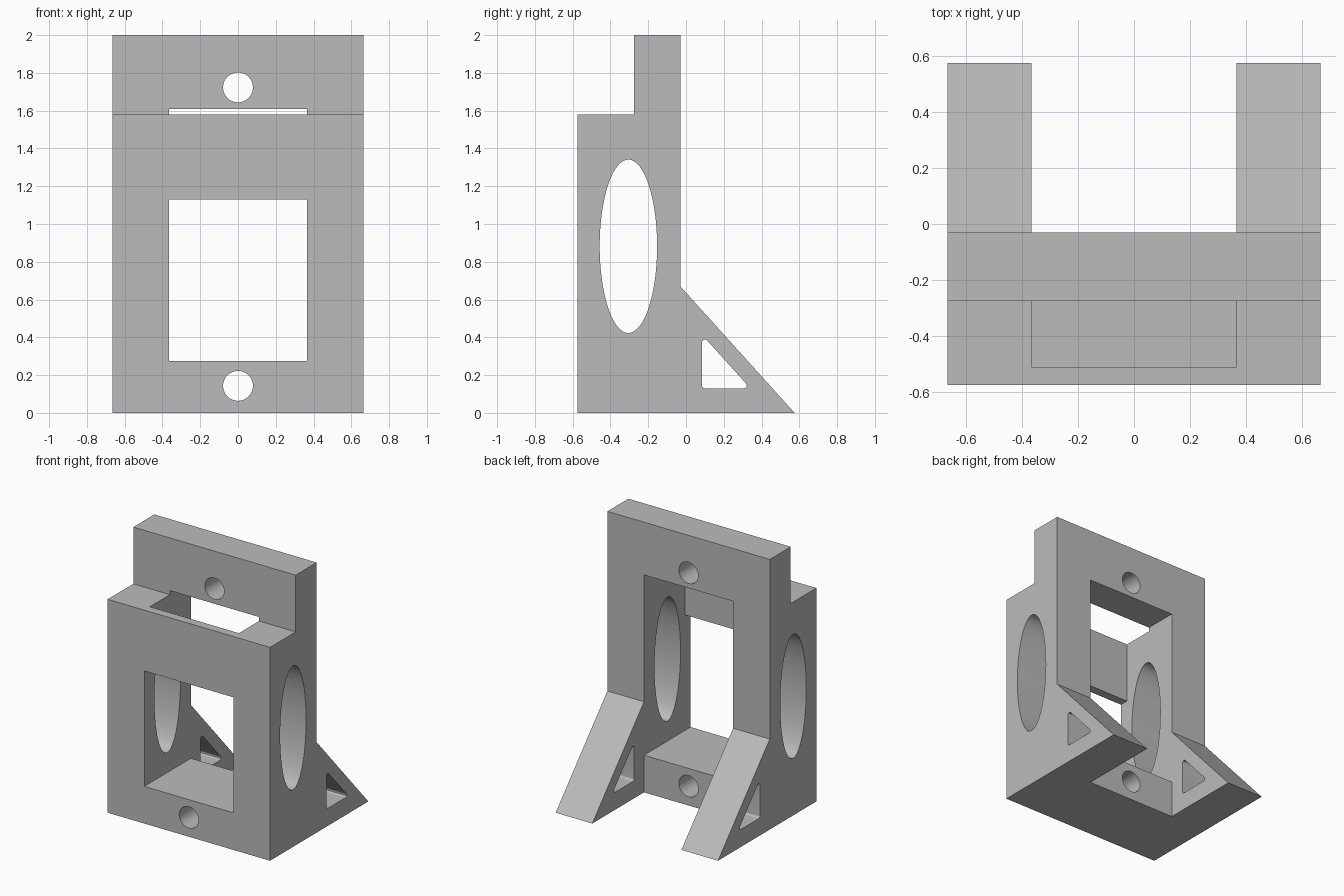
import bpy
import bmesh
from math import cos, sin, tan, tau, radians
from mathutils import Vector

if "Cube" in bpy.data.objects:
    bpy.data.objects.remove(bpy.data.objects["Cube"], do_unlink=True)

grey = bpy.data.materials.new("plain grey")
grey.use_nodes = True
grey.diffuse_color = (0.5, 0.5, 0.5, 1)
grey.node_tree.nodes["Principled BSDF"].inputs["Base Color"].default_value = (0.5, 0.5, 0.5, 1)


def prism(name, outline, low, high, axis="X"):
    """Extrude a 2D outline along X (outline is y, z) or Y (outline is x, z)."""
    bm = bmesh.new()
    place = (lambda a, b: (low, a, b)) if axis == "X" else (lambda a, b: (a, low, b))
    face = bm.faces.new([bm.verts.new(place(*p)) for p in outline])
    moved = bmesh.ops.extrude_face_region(bm, geom=[face])["geom"]
    step = Vector((high - low, 0, 0)) if axis == "X" else Vector((0, high - low, 0))
    bmesh.ops.translate(bm, verts=[g for g in moved if isinstance(g, bmesh.types.BMVert)], vec=step)
    bmesh.ops.recalc_face_normals(bm, faces=bm.faces)
    mesh = bpy.data.meshes.new(name)
    bm.to_mesh(mesh)
    bm.free()
    mesh.materials.append(grey)
    obj = bpy.data.objects.new(name, mesh)
    bpy.context.collection.objects.link(obj)
    return obj


def ellipse(a, b, ra, rb, n=64):
    return [(a + ra * cos(tau * i / n), b + rb * sin(tau * i / n)) for i in range(n)]


def rounded(corners, r, n=6):
    """Round every corner of a convex outline."""
    out = []
    pts = [Vector(c) for c in corners]
    for i, p in enumerate(pts):
        u = (pts[i - 1] - p).normalized()
        v = (pts[(i + 1) % len(pts)] - p).normalized()
        half = u.angle(v) / 2
        centre = p + (u + v).normalized() * r / sin(half)
        start, end = (p + d * r / tan(half) - centre for d in (u, v))
        out += [tuple(centre + start.lerp(end, k / n).normalized() * r) for k in range(n + 1)]
    return out


FRONT, WALL, STEP, BACK, TOE = -0.575, -0.51, -0.275, -0.03, 0.575
HALF, INNER = 0.665, 0.365
FLOOR, SHELF = 0.275, 1.58

# Stepped body with sloping rear feet
body = prism("bracket_body", [(FRONT, 0), (TOE, 0), (BACK, 0.67), (BACK, 2),
                              (STEP, 2), (STEP, SHELF), (FRONT, SHELF)], -HALF, HALF)

cutters = [
    # Central cavity, front window and gap between the feet
    prism("cavity_cutter", [(-0.8, FLOOR), (BACK, FLOOR), (BACK, -0.2), (0.8, -0.2),
                            (0.8, 1.61), (WALL, 1.61), (WALL, 1.13), (-0.8, 1.13)], -INNER, INNER),
    # Oval openings in the side walls
    prism("oval_cutter", ellipse(-0.305, 0.882, 0.152, 0.459, 96), -1, 1),
    # Rounded triangular openings in the feet
    prism("triangle_cutter", rounded([(0.085, 0.13), (0.341, 0.13), (0.085, 0.413)], 0.015), -1, 1),
]
# Upper and lower bolt holes
for label, z in (("lower", 0.143), ("upper", 1.723)):
    cutters.append(prism(label + "_bolt_cutter", ellipse(0, z, 0.079, 0.079), -1, 1, "Y"))

bpy.ops.object.select_all(action="DESELECT")
bpy.context.view_layer.objects.active = body
body.select_set(True)
for cutter in cutters:
    cutter.hide_render = True
    mod = body.modifiers.new(cutter.name, "BOOLEAN")
    mod.operation = "DIFFERENCE"
    mod.solver = "EXACT"
    mod.object = cutter
    bpy.ops.object.modifier_apply(modifier=mod.name)
    bpy.data.objects.remove(cutter, do_unlink=True)

bpy.ops.object.shade_smooth_by_angle(angle=radians(30))
